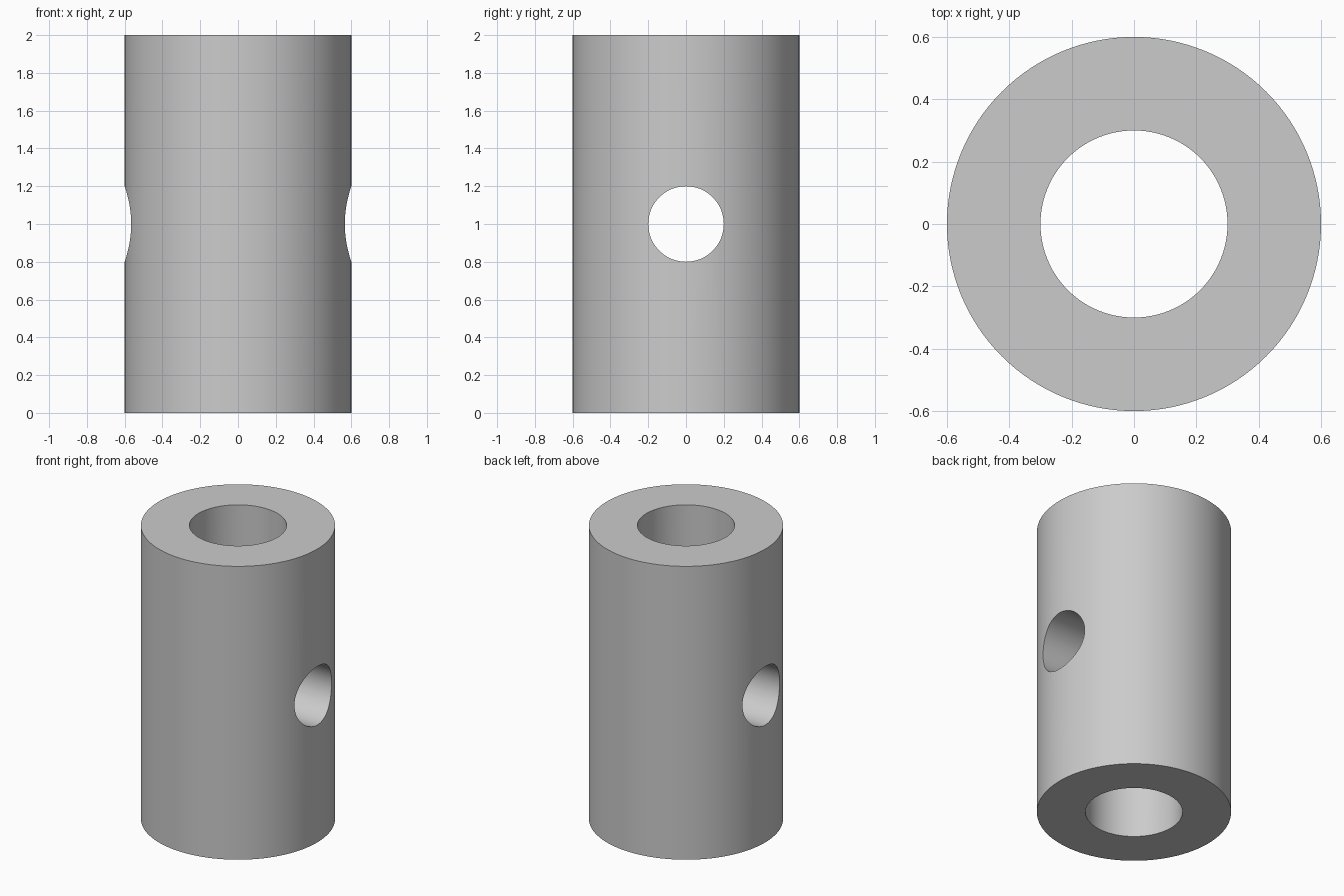
import bpy
import math

cube = bpy.data.objects.get("Cube")
if cube:
    bpy.data.objects.remove(cube, do_unlink=True)

HEIGHT = 2.0
OUTER_RADIUS = 0.6
BORE_RADIUS = 0.3
CROSS_RADIUS = 0.2

# Plain grey metal
grey = bpy.data.materials.new("plain_grey")
grey.use_nodes = True
colour = (0.6, 0.6, 0.6, 1.0)
grey.diffuse_color = colour
grey.node_tree.nodes["Principled BSDF"].inputs["Base Color"].default_value = colour


def cylinder(name, radius, depth, sides, rotation=(0, 0, 0)):
    bpy.ops.mesh.primitive_cylinder_add(
        vertices=sides, radius=radius, depth=depth,
        location=(0, 0, HEIGHT / 2), rotation=rotation)
    obj = bpy.context.object
    obj.name = name
    obj.data.materials.append(grey)
    return obj


def drill(body, cutter):
    cutter.hide_render = True
    cut = body.modifiers.new(cutter.name, "BOOLEAN")
    cut.operation = "DIFFERENCE"
    cut.solver = "EXACT"
    cut.object = cutter
    bpy.context.view_layer.objects.active = body
    bpy.ops.object.modifier_apply(modifier=cut.name)
    bpy.data.objects.remove(cutter, do_unlink=True)


# Sleeve body with a lengthwise bore and a cross hole from side to side
sleeve = cylinder("sleeve", OUTER_RADIUS, HEIGHT, 128)
drill(sleeve, cylinder("bore_cutter", BORE_RADIUS, HEIGHT * 1.5, 96))
drill(sleeve, cylinder("cross_hole_cutter", CROSS_RADIUS, OUTER_RADIUS * 3, 64,
                       (0, math.pi / 2, 0)))

# Smooth walls, crisp rims
bpy.ops.object.select_all(action="DESELECT")
sleeve.select_set(True)
bpy.context.view_layer.objects.active = sleeve
bpy.ops.object.shade_smooth_by_angle(angle=math.radians(30))
